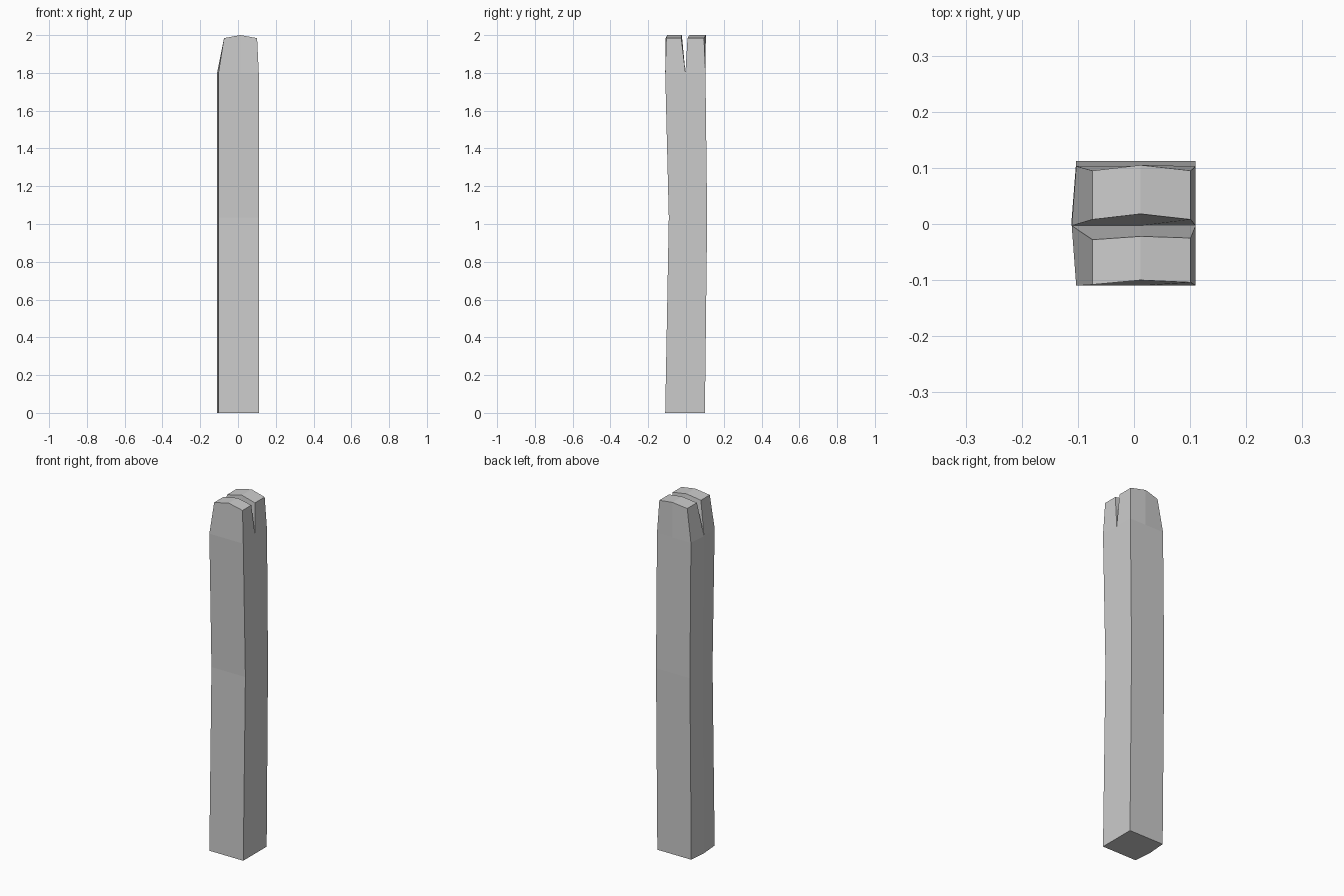
import bpy
import bmesh

if "Cube" in bpy.data.objects:
    bpy.data.objects.remove(bpy.data.objects["Cube"])

bm = bmesh.new()


def add(points):
    return [bm.verts.new(p) for p in points]


def bridge(lower, upper):
    n = len(lower)
    for i in range(n):
        j = (i + 1) % n
        bm.faces.new((lower[i], lower[j], upper[j], upper[i]))


def ring(z, front, mid, back):
    """Post section: straight sides, slightly bulged left face."""
    return add([(-0.103, front, z), (0.012, front, z), (0.11, front, z),
                (0.11, mid, z), (0.11, back, z), (0.012, back, z),
                (-0.103, back, z), (-0.111, mid, z)])


# Slightly bowed shaft
rings = [ring(0, -0.11, -0.003, 0.1),
         ring(1.035, -0.091, 0.01, 0.112),
         ring(1.8, -0.11, -0.003, 0.103)]
bm.faces.new(rings[0][::-1])
for a, b in zip(rings, rings[1:]):
    bridge(a, b)

# Split top: two tapered prongs sharing the bottom line of the notch
fl, fm, fr, r, br, bk, bl, l = rings[-1]
notch = bm.verts.new((0.012, -0.003, 1.8))


def prong(base, front, back):
    xs, zs = (-0.074, 0.012, 0.101), (1.984, 2.0, 1.984)
    f = add(zip(xs, front, zs))
    b = add(zip(xs, back, zs))
    bridge(base, f + b[::-1])
    for i in range(2):
        bm.faces.new((f[i], f[i + 1], b[i + 1], b[i]))


prong([fl, fm, fr, r, notch, l], (-0.108, -0.1, -0.104), (-0.028, -0.022, -0.025))
prong([l, notch, r, br, bk, bl], (0.008, 0.018, 0.008), (0.095, 0.105, 0.095))

bmesh.ops.recalc_face_normals(bm, faces=bm.faces)
mesh = bpy.data.meshes.new("fence_post")
bm.to_mesh(mesh)
bm.free()
bpy.context.collection.objects.link(bpy.data.objects.new("fence_post", mesh))
